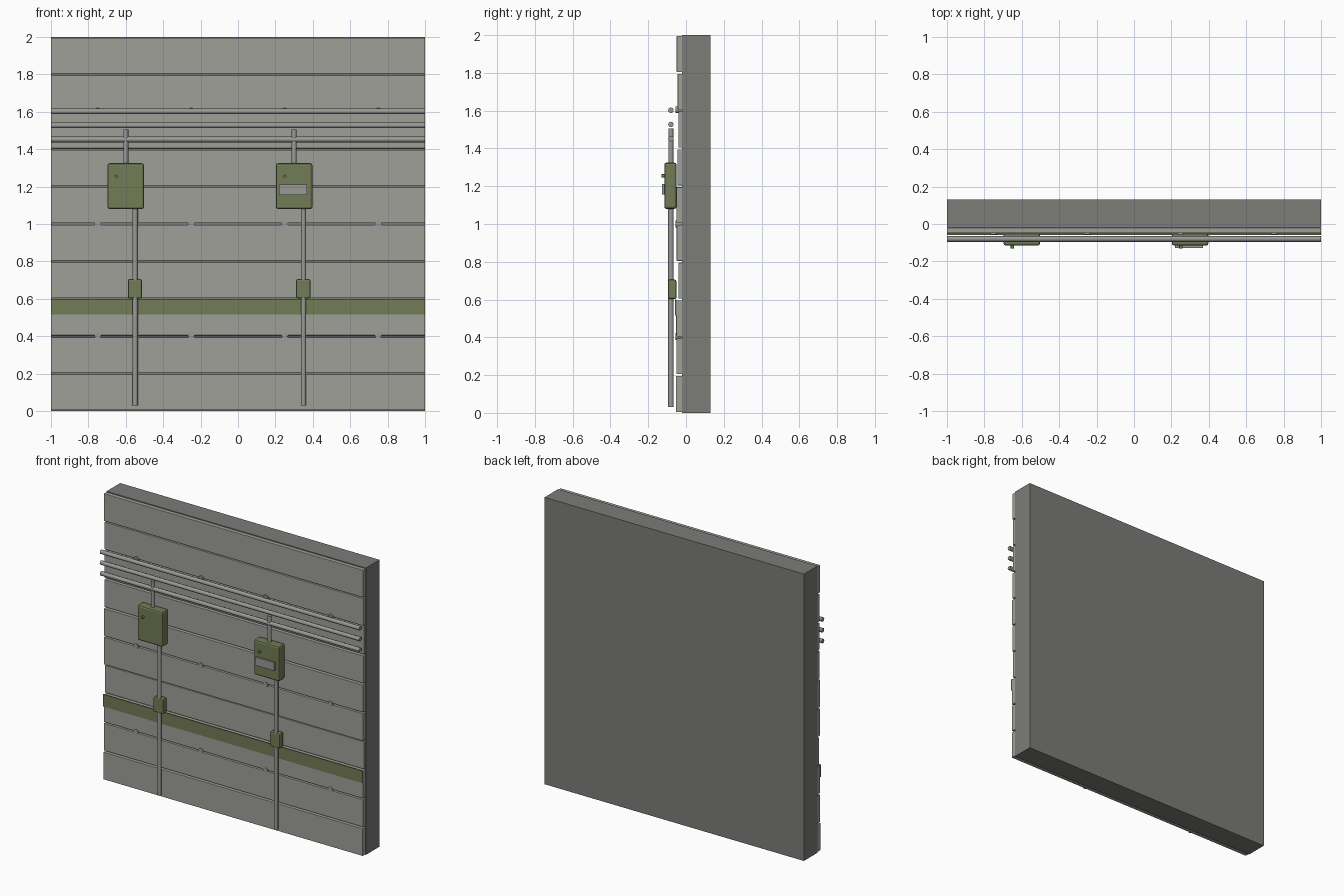
import bpy, math

if "Cube" in bpy.data.objects:
    bpy.data.objects.remove(bpy.data.objects["Cube"])


def material(name, rgb):
    m = bpy.data.materials.new(name)
    m.diffuse_color = (*rgb, 1)
    m.use_nodes = True
    m.node_tree.nodes["Principled BSDF"].inputs["Base Color"].default_value = m.diffuse_color
    return m


CONCRETE = material("dark concrete", (0.20, 0.20, 0.19))
PANEL = material("panel grey", (0.35, 0.35, 0.32))
METAL = material("pipe metal", (0.32, 0.32, 0.31))
OLIVE = material("olive paint", (0.165, 0.20, 0.09))


def box(name, x, y, z, mat, bevel=0):
    """Box from (min, max) ranges on each axis."""
    bpy.ops.mesh.primitive_cube_add(size=1, location=[sum(r) / 2 for r in (x, y, z)])
    o = bpy.context.object
    o.name = name
    o.scale = [r[1] - r[0] for r in (x, y, z)]
    bpy.ops.object.transform_apply(location=False, rotation=False, scale=True)
    o.data.materials.append(mat)
    if bevel:
        b = o.modifiers.new("bevel", 'BEVEL')
        b.width, b.segments = bevel, 2
    return o


def rod(name, centre, radius, length, axis, mat, sides=8):
    """Cylinder along the given axis."""
    rot = {'x': (0, math.pi / 2, 0), 'y': (math.pi / 2, 0, 0), 'z': (0, 0, 0)}[axis]
    bpy.ops.mesh.primitive_cylinder_add(vertices=sides, radius=radius, depth=length,
                                        location=centre, rotation=rot)
    o = bpy.context.object
    o.name = name
    o.data.materials.append(mat)
    bpy.ops.object.shade_smooth_by_angle(angle=math.radians(50))
    return o


# Wall slab
box("wall_slab", (-1, 1), (-0.02, 0.13), (0, 2), CONCRETE)

# Horizontal cladding boards of slightly different thickness
fronts = [-0.054, -0.050, -0.052, -0.040, -0.049, -0.051, -0.046, -0.041, -0.044, -0.049]
for i, y in enumerate(fronts):
    box("cladding_board", (-1, 1), (y, -0.02), (i * 0.2 + 0.005, i * 0.2 + 0.195), PANEL, 0.002)

# Painted stripe
box("painted_stripe", (-1, 1), (-0.059, -0.051), (0.515, 0.6), OLIVE)

# Bolt heads along three seams
for z in (0.405, 1.0, 1.605):
    for x in (-0.75, -0.25, 0.25, 0.75):
        rod("bolt_head", (x, -0.04, z), 0.018, 0.03, 'y', METAL)

# Long horizontal pipes
for z in (1.602, 1.527, 1.452):
    rod("horizontal_pipe", (0, -0.08, z), 0.015, 2, 'x', METAL)

# Two electrical stations with conduits
for x in (-0.6, 0.3):
    rod("upper_conduit", (x, -0.08, 1.4), 0.0135, 0.21, 'z', METAL)
    rod("lower_conduit", (x + 0.05, -0.08, 0.56), 0.0145, 1.06, 'z', METAL)
    box("control_box", (x - 0.098, x + 0.098), (-0.115, -0.05), (1.08, 1.325), OLIVE, 0.012)
    box("junction_box", (x + 0.011, x + 0.087), (-0.095, -0.051), (0.603, 0.705), OLIVE, 0.008)
    rod("box_knob", (x - 0.05, -0.12, 1.255), 0.009, 0.022, 'y', OLIVE)

# Label plate on the right control box
box("label_plate", (0.22, 0.368), (-0.127, -0.113), (1.155, 1.212), METAL)
